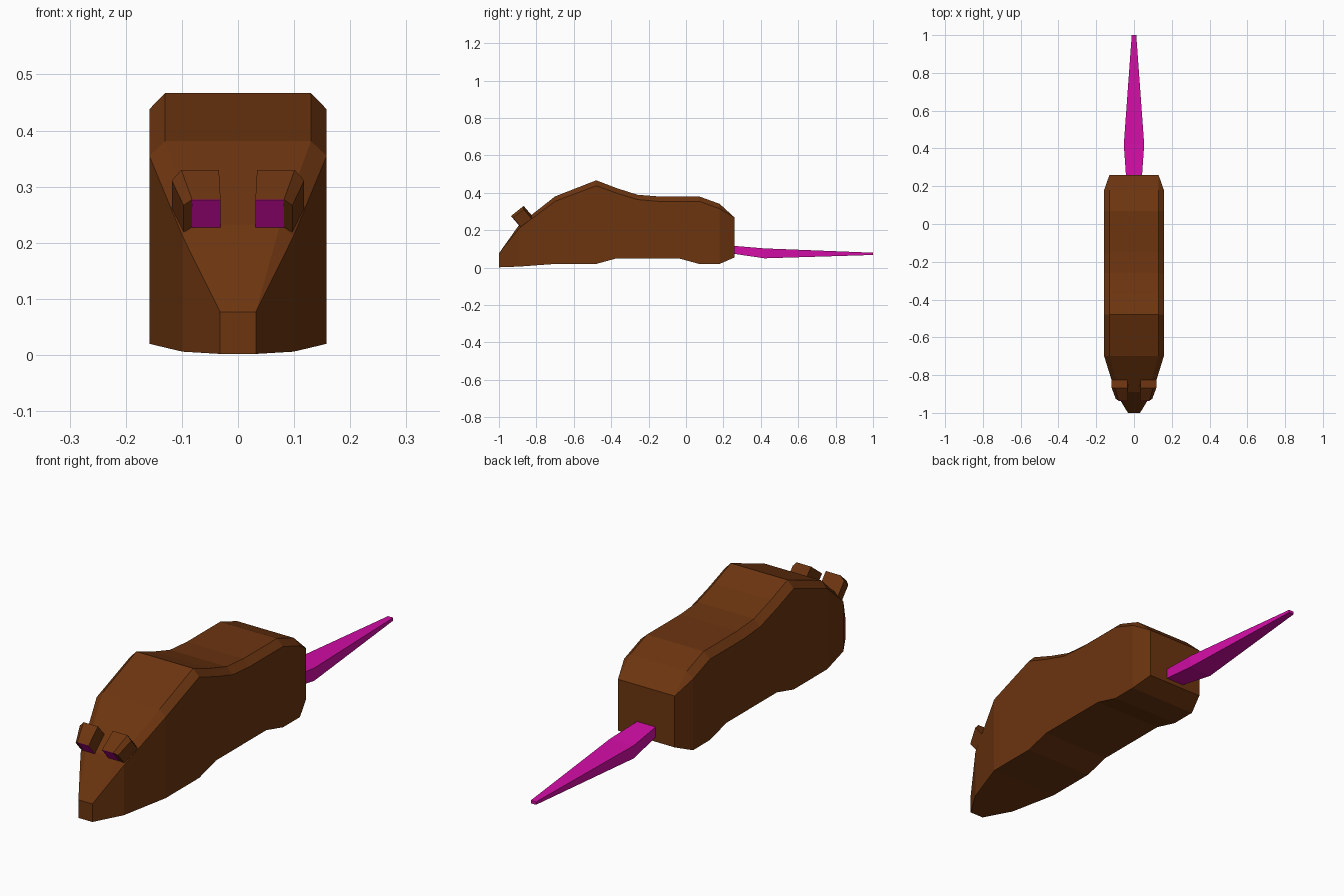
import bpy

if "Cube" in bpy.data.objects:
    bpy.data.objects.remove(bpy.data.objects["Cube"])


def material(name, colour):
    m = bpy.data.materials.new(name)
    m.diffuse_color = (*colour, 1)
    m.use_nodes = True
    m.node_tree.nodes["Principled BSDF"].inputs["Base Color"].default_value = m.diffuse_color
    return m


BROWN = material("brown_fur", (0.15, 0.035, 0.005))
PINK = material("pink_skin", (0.65, 0.004, 0.38))


def loft(name, rings, mats, pink_cap=False):
    """Skin a list of equal-length rings and cap both ends."""
    n = len(rings[0])
    verts = [p for r in rings for p in r]
    faces = [tuple(range(n))[::-1], tuple(range(len(verts) - n, len(verts)))]
    for k in range(len(rings) - 1):
        a, b = k * n, (k + 1) * n
        for i in range(n):
            j = (i + 1) % n
            faces.append((a + i, a + j, b + j, b + i))
    me = bpy.data.meshes.new(name)
    me.from_pydata(verts, [], faces)
    for m in mats:
        me.materials.append(m)
    ob = bpy.data.objects.new(name, me)
    bpy.context.collection.objects.link(ob)
    # consistent outward normals
    bpy.context.view_layer.objects.active = ob
    ob.select_set(True)
    bpy.ops.object.mode_set(mode='EDIT')
    bpy.ops.mesh.select_all(action='SELECT')
    bpy.ops.mesh.remove_doubles(threshold=0.0005)
    bpy.ops.mesh.normals_make_consistent(inside=False)
    bpy.ops.object.mode_set(mode='OBJECT')
    ob.select_set(False)
    return ob


# Body: y, half width, top half width, bottom z, shoulder z, top z
stations = [
    (-1.00, .032, .032, .002, .077, .077),
    (-0.89, .099, .075, .006, .212, .232),
    (-0.70, .158, .130, .020, .355, .381),
    (-0.48, .158, .130, .020, .438, .467),
    (-0.37, .158, .130, .050, .398, .425),
    (-0.26, .158, .130, .050, .364, .390),
    (-0.15, .158, .130, .050, .355, .381),
    (-0.04, .158, .130, .050, .355, .381),
    (0.07, .158, .130, .020, .355, .381),
    (0.18, .158, .130, .020, .315, .341),
    (0.26, .130, .130, .055, .268, .268),
]
loft("body", [[(-w, y, b), (w, y, b), (w, y, s), (t, y, z), (-t, y, z), (-w, y, s)]
              for y, w, t, b, s, z in stations], [BROWN])

# Tail: y, half width, bottom z, top z
loft("tail", [[(-w, y, b), (w, y, b), (w, y, t), (-w, y, t)]
              for y, w, b, t in [(.25, .042, .075, .117), (.42, .054, .050, .103),
                                 (1.0, .012, .068, .080)]], [PINK])

# Ears: tilted slabs with a clipped outer edge and a pink inside
front = [(.031, -.935, .277), (.082, -.935, .277), (.097, -.925, .267)]
back = [(.034, -.868, .330), (.101, -.868, .330), (.118, -.868, .311)]


def slab_ring(edge):
    # each upper edge is pushed down and back through the slab thickness
    return edge + [(x, y + .042, z - .049) for x, y, z in reversed(edge)]


for side, sx in (("left", 1), ("right", -1)):
    rings = [[(sx * x, y, z) for x, y, z in slab_ring(e)] for e in (front, back)]
    ear = loft(side + "_ear", rings, [BROWN])
    # inner ear panel just proud of the ear front
    r = rings[0]
    quad = [r[0], r[1], r[4], r[5]]
    loft(side + "_inner_ear", [[(x, y - d, z - d * .8) for x, y, z in quad]
                               for d in (.001, .0)], [PINK])
